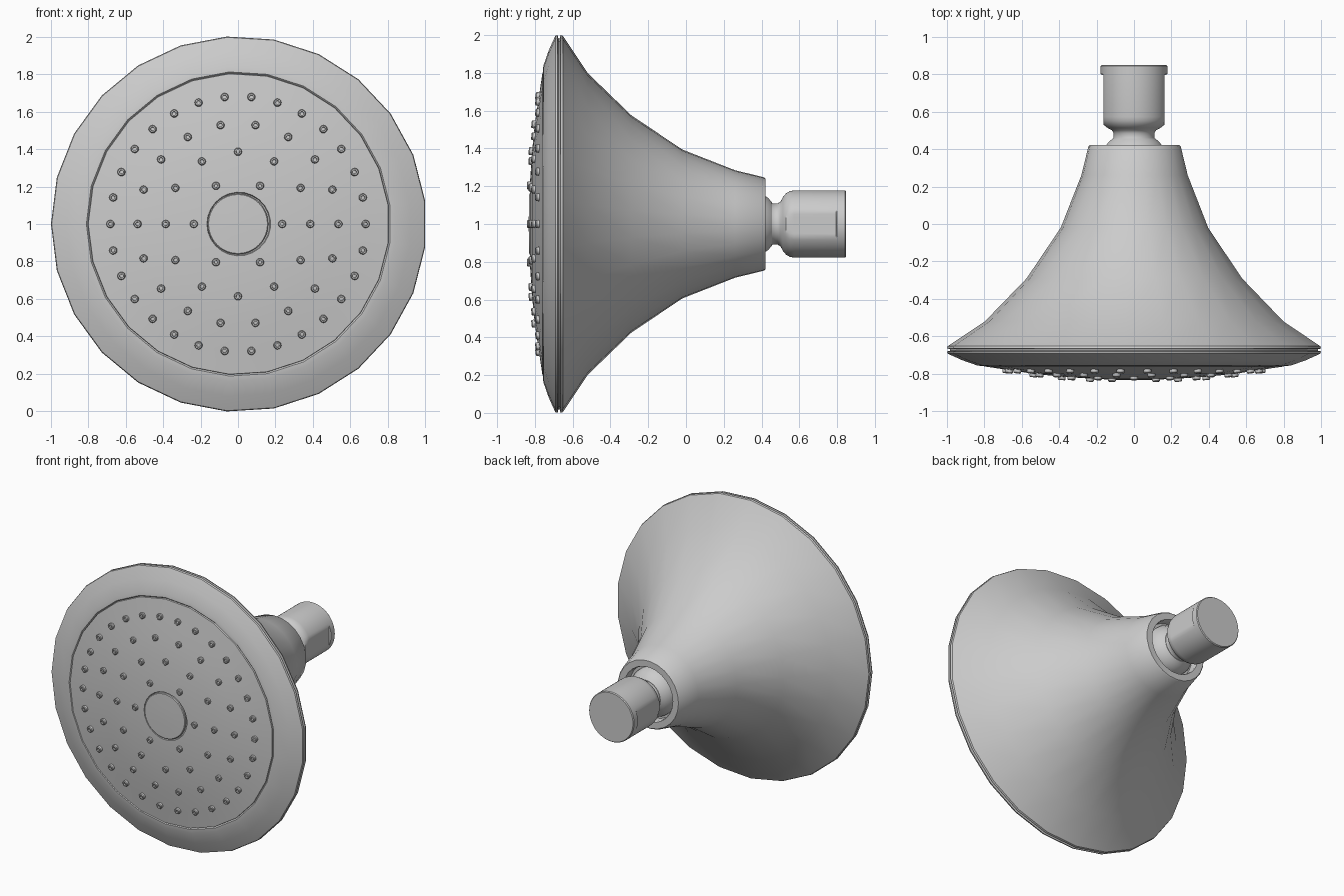
import bpy, bmesh, math
from mathutils import Vector

if "Cube" in bpy.data.objects:
    bpy.data.objects.remove(bpy.data.objects["Cube"])

CX, CZ = 0.004, 1.0   # axis of revolution (parallel to y)


def finish(name, bm):
    bmesh.ops.remove_doubles(bm, verts=bm.verts, dist=1e-5)
    bmesh.ops.recalc_face_normals(bm, faces=bm.faces)
    me = bpy.data.meshes.new(name)
    bm.to_mesh(me)
    bm.free()
    ob = bpy.data.objects.new(name, me)
    bpy.context.collection.objects.link(ob)
    bpy.ops.object.select_all(action='DESELECT')
    ob.select_set(True)
    bpy.context.view_layer.objects.active = ob
    bpy.ops.object.shade_smooth_by_angle(angle=math.radians(32))
    return ob


def revolve(bm, profile, n, origin, axis=Vector((0, 1, 0)), flat=None):
    """Spin (distance along axis, radius) points; flat = (y0, y1, max x) clamps the sides."""
    axis = axis.normalized()
    u = Vector((-1, 0, 0))
    u = (u - axis * u.dot(axis)).normalized()
    v = axis.cross(u)
    rings = []
    for d, r in profile:
        if r == 0:
            rings.append([bm.verts.new(origin + axis * d)])
            continue
        ring = []
        for i in range(n):
            a = 2 * math.pi * i / n
            off = u * (r * math.cos(a)) + v * (r * math.sin(a))
            if flat and flat[0] <= d <= flat[1]:
                off.x = max(-flat[2], min(flat[2], off.x))
            ring.append(bm.verts.new(origin + axis * d + off))
        rings.append(ring)
    for a, b in zip(rings, rings[1:]):
        for i in range(n):
            j = (i + 1) % n
            if len(a) == 1:
                bm.faces.new((a[0], b[i], b[j]))
            elif len(b) == 1:
                bm.faces.new((a[i], a[j], b[0]))
            else:
                bm.faces.new((a[i], a[j], b[j], b[i]))


def lathe(name, profile, n, **kw):
    bm = bmesh.new()
    revolve(bm, profile, n, Vector((CX if n == 25 else 0, 0, CZ)), **kw)
    return finish(name, bm)


# Flared bell with a grooved rim and a recessed socket at the back
lathe("bell_body", [
    (-0.745, 0.80), (-0.758, 0.813), (-0.755, 0.84), (-0.727, 0.92), (-0.692, 0.998),
    (-0.68, 1.002), (-0.676, 0.985), (-0.668, 0.985), (-0.664, 1.002), (-0.652, 0.998),
    (-0.52, 0.80), (-0.29, 0.577), (-0.02, 0.395), (0.26, 0.285), (0.415, 0.247),
    (0.422, 0.24), (0.422, 0.195), (0.412, 0.19), (0.36, 0.19), (0.36, 0.0)], 25)

# Domed spray plate
plate = [(-0.745, 0.806), (-0.76, 0.803), (-0.778, 0.68), (-0.80, 0.535),
         (-0.815, 0.385), (-0.825, 0.235)]
lathe("spray_plate", plate + [(-0.827, 0.17), (-0.815, 0.166), (-0.815, 0.0)], 25)

# Round centre cap
lathe("centre_cap", [(-0.812, 0.162), (-0.826, 0.162), (-0.83, 0.157),
                     (-0.832, 0.08), (-0.833, 0.0)], 48)

# Four rings of hollow-tipped nozzles
bm = bmesh.new()
tip = [(-0.01, 0.021), (0.014, 0.021), (0.019, 0.017), (0.019, 0.010),
       (0.010, 0.009), (0.010, 0.0)]
for count, r, y, tilt in ((30, 0.68, -0.778, 0.14), (18, 0.535, -0.799, 0.12),
                          (12, 0.385, -0.814, 0.08), (6, 0.235, -0.823, 0.05)):
    for i in range(count):
        a = 2 * math.pi * i / count
        radial = Vector((math.cos(a), 0, math.sin(a)))
        revolve(bm, tip, 12, Vector((0, y, CZ)) + radial * r,
                axis=Vector((0, -1, 0)) + radial * tilt)
finish("nozzles", bm)

# Swivel ball seated in the socket
lathe("swivel_ball", [(0.355, 0.0), (0.355, 0.172), (0.38, 0.17), (0.41, 0.155),
                      (0.435, 0.138), (0.455, 0.115), (0.46, 0.0)], 48)

# Threaded-pipe connector with wrench flats on both sides
lathe("pipe_connector", [
    (0.44, 0.0), (0.44, 0.12), (0.46, 0.109), (0.485, 0.109), (0.50, 0.118),
    (0.513, 0.142), (0.53, 0.163), (0.55, 0.174), (0.572, 0.178), (0.795, 0.178),
    (0.80, 0.178), (0.842, 0.178), (0.848, 0.173), (0.848, 0.0)], 64,
    flat=(0.52, 0.797, 0.164))
